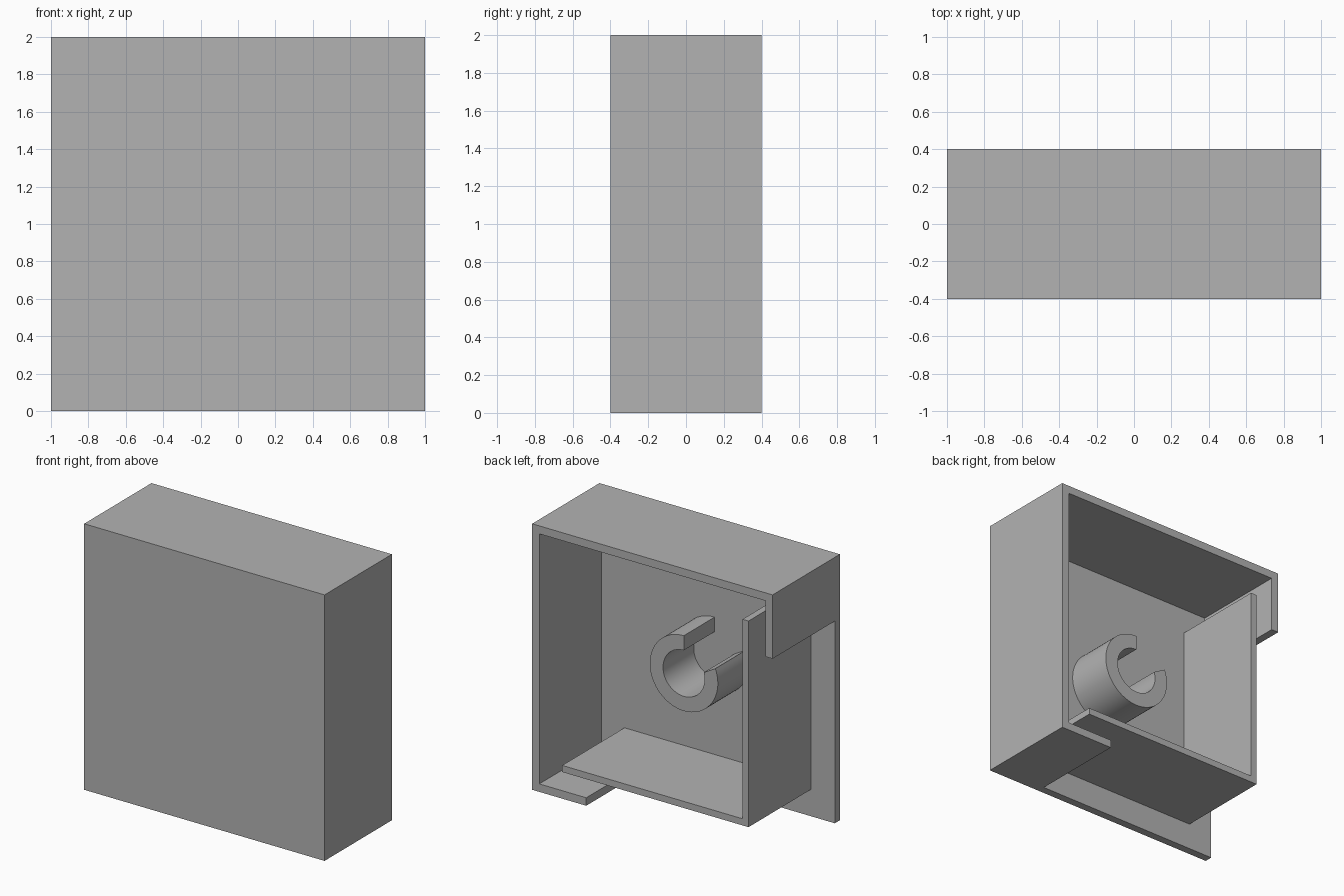
import bpy
import bmesh
from math import cos, sin, radians

cube = bpy.data.objects.get("Cube")
if cube:
    bpy.data.objects.remove(cube)

# Single plain grey for every part
grey = bpy.data.materials.new("plain grey")
grey.use_nodes = True
colour = (0.45, 0.45, 0.45, 1)
grey.diffuse_color = colour
grey.node_tree.nodes["Principled BSDF"].inputs["Base Color"].default_value = colour

FRONT, BACK = -0.4, 0.4
WALL = 0.06                 # outer wall thickness
LIP = 0.05                  # inner wall thickness
FLOOR = FRONT + WALL        # inner side of the front panel


def extrude(name, outline, y0, y1):
    """Extrude an (x, z) outline along y into a closed solid."""
    bm = bmesh.new()
    face = bm.faces.new([bm.verts.new((x, y0, z)) for x, z in outline])
    ext = bmesh.ops.extrude_face_region(bm, geom=[face], use_keep_orig=True)
    moved = [v for v in ext["geom"] if isinstance(v, bmesh.types.BMVert)]
    bmesh.ops.translate(bm, verts=moved, vec=(0, y1 - y0, 0))
    bmesh.ops.recalc_face_normals(bm, faces=bm.faces)
    mesh = bpy.data.meshes.new(name)
    bm.to_mesh(mesh)
    bm.free()
    mesh.materials.append(grey)
    obj = bpy.data.objects.new(name, mesh)
    bpy.context.collection.objects.link(obj)
    return obj


# Square front panel
extrude("front_panel", [(-1, 0), (1, 0), (1, 2), (-1, 2)], FRONT, FLOOR)

# Outer wall: short foot, full left side, full top, short drop on the right
foot_x, drop_z = 0.55, 1.52
inner = 1 - WALL
extrude("outer_wall", [
    (foot_x, 0), (1, 0), (1, 2), (-1, 2), (-1, drop_z),
    (-inner, drop_z), (-inner, 2 - WALL), (inner, 2 - WALL),
    (inner, WALL), (foot_x, WALL)], FLOOR, BACK)

# Inset L-shaped wall on the open corner
low, high, side, end = 0.2, 1.75, -0.8, 0.75
extrude("inset_wall", [
    (end, low), (side, low), (side, high), (side + LIP, high),
    (side + LIP, low + LIP), (end, low + LIP)], FLOOR, BACK)


# Open round clip in the middle of the panel
def arc(radius, start, stop, steps=56):
    angles = [radians(start + (stop - start) * i / steps) for i in range(steps + 1)]
    return [(radius * cos(a), 1 + radius * sin(a)) for a in angles]


clip = extrude("round_clip",
               arc(0.283, 90, -202) + arc(0.173, -197, 90), FLOOR, 0.026)
bpy.ops.object.select_all(action='DESELECT')
clip.select_set(True)
bpy.context.view_layer.objects.active = clip
bpy.ops.object.shade_smooth_by_angle(angle=radians(30))
